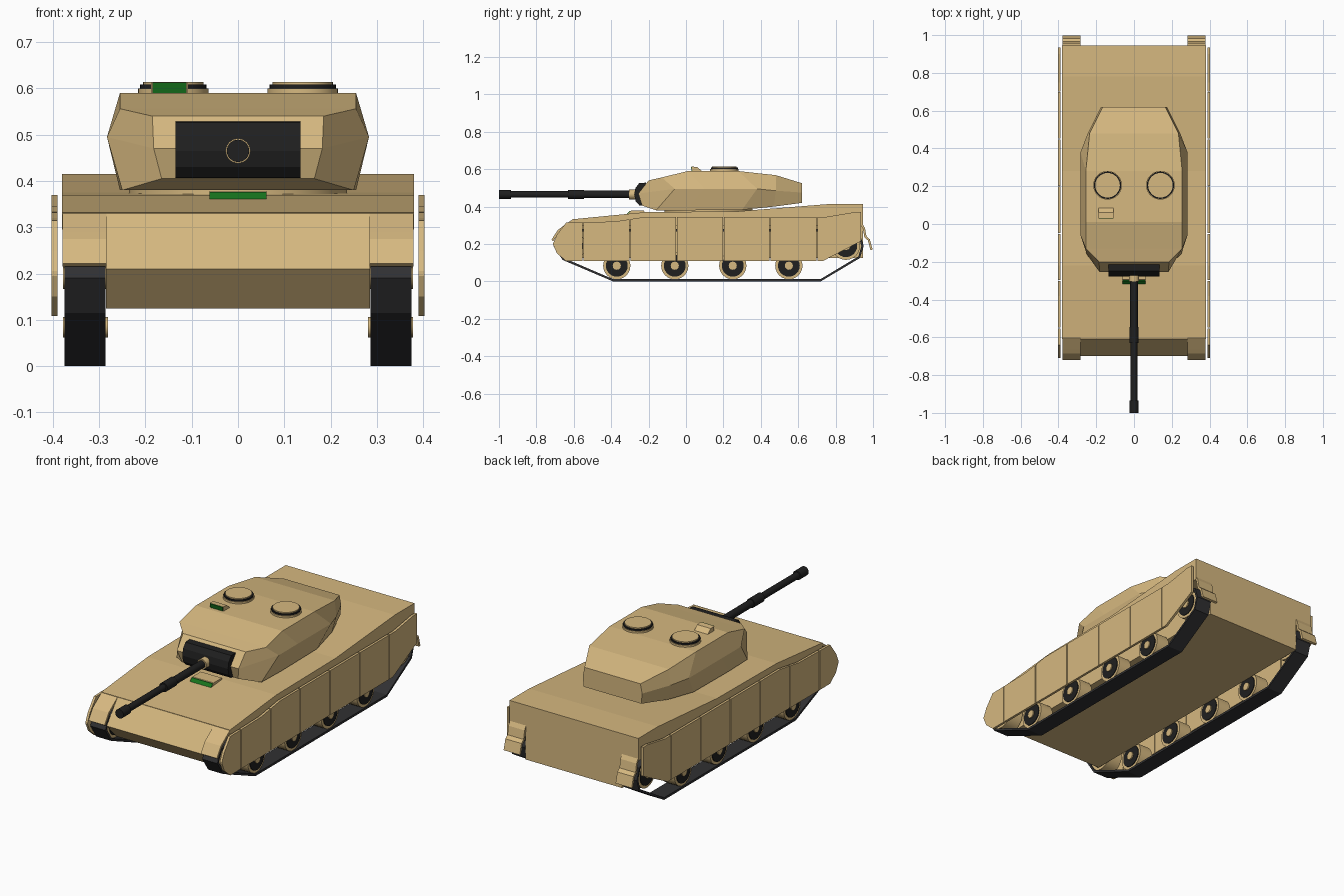
import bpy, bmesh, math
from mathutils import Vector, Matrix

if "Cube" in bpy.data.objects:
    bpy.data.objects.remove(bpy.data.objects["Cube"])


def material(name, col):
    m = bpy.data.materials.new(name)
    m.diffuse_color = (*col, 1)
    m.use_nodes = True
    m.node_tree.nodes["Principled BSDF"].inputs["Base Color"].default_value = m.diffuse_color
    return m


TAN = material("sand paint", (0.67, 0.48, 0.215))
BLACK = material("black metal", (0.014, 0.014, 0.014))
GREY = material("track rubber", (0.03, 0.03, 0.032))
GREEN = material("green glass", (0.008, 0.17, 0.012))


def finish(name, bm, mat, smooth=False):
    bmesh.ops.recalc_face_normals(bm, faces=bm.faces)
    me = bpy.data.meshes.new(name)
    bm.to_mesh(me)
    bm.free()
    me.materials.append(mat)
    ob = bpy.data.objects.new(name, me)
    bpy.context.collection.objects.link(ob)
    if smooth:
        bpy.ops.object.select_all(action='DESELECT')
        ob.select_set(True)
        bpy.context.view_layer.objects.active = ob
        bpy.ops.object.shade_smooth_by_angle(angle=math.radians(35))
    return ob


def prism(name, pts, x0, x1, mat):
    """Extrude a (y, z) outline along x."""
    bm = bmesh.new()
    a = [bm.verts.new((x0, y, z)) for y, z in pts]
    b = [bm.verts.new((x1, y, z)) for y, z in pts]
    n = len(pts)
    bm.faces.new(a)
    bm.faces.new(b[::-1])
    for i in range(n):
        j = (i + 1) % n
        bm.faces.new((a[i], a[j], b[j], b[i]))
    return finish(name, bm, mat)


def strip(name, pts, x0, x1, thick, mat, closed=False):
    """Bent plate following a (y, z) path, thickened to the left of it."""
    n = len(pts)
    P = [Vector(p) for p in pts]
    bm = bmesh.new()
    rings = []
    for i in range(n):
        p = P[(i - 1) % n] if closed or i > 0 else P[i]
        q = P[(i + 1) % n] if closed or i < n - 1 else P[i]
        d = (q - p).normalized()
        k = P[i] + Vector((-d.y, d.x)) * thick
        rings.append([bm.verts.new((x, v.x, v.y))
                      for x, v in ((x0, P[i]), (x1, P[i]), (x1, k), (x0, k))])
    for i in range(n if closed else n - 1):
        r, s = rings[i], rings[(i + 1) % n]
        for k in range(4):
            m = (k + 1) % 4
            bm.faces.new((r[k], r[m], s[m], s[k]))
    if not closed:
        bm.faces.new(rings[0])
        bm.faces.new(rings[-1])
    return finish(name, bm, mat)


def cylinder(name, axis, centre, start, end, r, mat, seg=24):
    """Cylinder along x, y or z between two positions on that axis."""
    bm = bmesh.new()
    bmesh.ops.create_cone(bm, cap_ends=True, segments=seg, radius1=r, radius2=r,
                          depth=abs(end - start))
    c = Vector(centre)
    c["xyz".index(axis)] = (start + end) / 2
    rot = {'x': Matrix.Rotation(math.pi / 2, 4, 'Y'),
           'y': Matrix.Rotation(math.pi / 2, 4, 'X'), 'z': Matrix()}[axis]
    bm.transform(Matrix.Translation(c) @ rot)
    return finish(name, bm, mat, True)


def interp(table, y):
    for (a, za), (b, zb) in zip(table, table[1:]):
        if y <= b:
            return za + (zb - za) * (y - a) / (b - a)
    return table[-1][1]


# Hull
prism("lower_hull", [(-.61, .33), (-.70, .21), (-.62, .125), (.945, .125),
                     (.945, .33)], -.285, .285, TAN)
prism("upper_hull", [(-.61, .332), (-.22, .37), (.28, .375), (.78, .415),
                     (.945, .415), (.945, .295), (-.61, .295)], -.38, .38, TAN)

# Running gear and side armour, both sides
TOP = [(-.71, .205), (-.69, .25), (-.64, .315), (-.38, .32), (-.22, .345),
       (.75, .345), (.9, .37), (.935, .37)]
BOT = [(-.71, .195), (-.69, .15), (-.64, .108), (.73, .108), (.935, .215)]
CUTS = [-.71, -.55, -.3, -.05, .2, .45, .7, .935]
TRACK = [(-.39, 0), (.72, 0), (.93, .125), (.95, .19), (.93, .25), (.87, .28),
         (-.6, .28), (-.68, .25), (-.71, .19), (-.66, .115)]
for s, side in ((-1, "left"), (1, "right")):
    strip(f"{side}_track", TRACK, s * .286, s * .375, .012, GREY, True)
    strip(f"{side}_front_mudguard", [(-.72, .222), (-.685, .275), (-.665, .29),
                                     (-.605, .333)], s * .284, s * .379, -.012, TAN)
    strip(f"{side}_rear_flap", [(.943, .31), (.957, .285), (.965, .24), (.983, .225),
                                (.998, .17)], s * .283, s * .378, -.012, TAN)
    wheels = [(y, .084, .073) for y in (-.37, -.06, .25, .55)]
    wheels += [(-.61, .19, .075), (.855, .19, .075)]
    for i, (y, z, r) in enumerate(wheels):
        c = (0, y, z)
        cylinder(f"{side}_wheel_rim_{i}", 'x', c, s * .292, s * .368, r, TAN)
        cylinder(f"{side}_wheel_disc_{i}", 'x', c, s * .288, s * .372, r * .8, BLACK)
        cylinder(f"{side}_wheel_hub_{i}", 'x', c, s * .281, s * .378, r * .3, TAN, 12)
    for i, (a, b) in enumerate(zip(CUTS, CUTS[1:])):
        a, b = a + .0025 * (i > 0), b - .0025 * (i < 6)
        low = [a] + [y for y, _ in BOT if a < y < b] + [b]
        high = [a] + [y for y, _ in TOP if a < y < b] + [b]
        outline = [(y, interp(BOT, y)) for y in low]
        outline += [(y, interp(TOP, y)) for y in reversed(high)]
        prism(f"{side}_skirt_panel_{i}", outline, s * .39, s * .403, TAN)

# Turret: rings of (y, half width, z) at bottom, middle and top levels
RINGS = [
    [(-.235, .165, .405), (-.255, .182, .47), (-.2, .185, .54)],
    [(-.16, .25, .38), (-.06, .283, .495), (-.13, .255, .556)],
    [(.0, .255, .38), (.1, .283, .495), (.01, .255, .59)],
    [(.3, .255, .383), (.38, .283, .495), (.28, .255, .59)],
    [(.47, .225, .4), (.48, .245, .485), (.48, .235, .568)],
    [(.62, .17, .42), (.62, .175, .475), (.62, .165, .525)],
]
bm = bmesh.new()
loops = []
for ring in RINGS:
    loop = [bm.verts.new((w, y, z)) for y, w, z in ring]
    loop += [bm.verts.new((-w, y, z)) for y, w, z in reversed(ring)]
    loops.append(loop)
for p, q in zip(loops, loops[1:]):
    for k in range(6):
        m = (k + 1) % 6
        bm.faces.new((p[k], p[m], q[m], q[k]))
for end in (loops[0], loops[-1]):
    bm.faces.new((end[0], end[1], end[4], end[5]))
    bm.faces.new((end[1], end[2], end[3], end[4]))
finish("turret", bm, TAN)
cylinder("turret_ring", 'z', (0, .12, 0), .35, .39, .235, TAN, 32)

# Gun and mantlet
prism("mantlet", [(-.215, .528), (-.25, .526), (-.27, .5), (-.277, .465),
                  (-.27, .43), (-.25, .407), (-.215, .405)], -.135, .135, BLACK)
for name, y0, y1, r, mat in (
        ("gun_collar", -.27, -.305, .027, TAN), ("gun_base", -.27, -.56, .02, BLACK),
        ("gun_sleeve", -.545, -.63, .0245, BLACK), ("gun_tube", -.62, -.95, .0175, BLACK),
        ("muzzle", -.935, -1.0, .0245, BLACK)):
    cylinder(name, 'y', (0, 0, .465), y0, y1, r, mat, 16)

# Hatches
for s, side in ((-1, "left"), (1, "right")):
    c = (s * .14, .205, 0)
    cylinder(f"{side}_hatch_base", 'z', c, .58, .6, .076, TAN, 32)
    cylinder(f"{side}_hatch_seal", 'z', c, .6, .608, .072, BLACK, 32)
    cylinder(f"{side}_hatch_lid", 'z', c, .608, .614, .065, TAN, 32)

# Turret sight and driver's viewing block, each with a glass front plate
prism("turret_sight", [(.035, .585), (.03, .614), (.06, .612), (.09, .585)],
      -.188, -.108, TAN)
prism("turret_sight_glass", [(.031, .589), (.026, .613), (.03, .613), (.035, .589)],
      -.185, -.111, GREEN)
prism("driver_sight", [(-.312, .358), (-.295, .378), (-.225, .378), (-.22, .365)],
      -.062, .062, TAN)
prism("driver_sight_glass", [(-.317, .361), (-.302, .376), (-.297, .376), (-.312, .361)],
      -.062, .062, GREEN)
